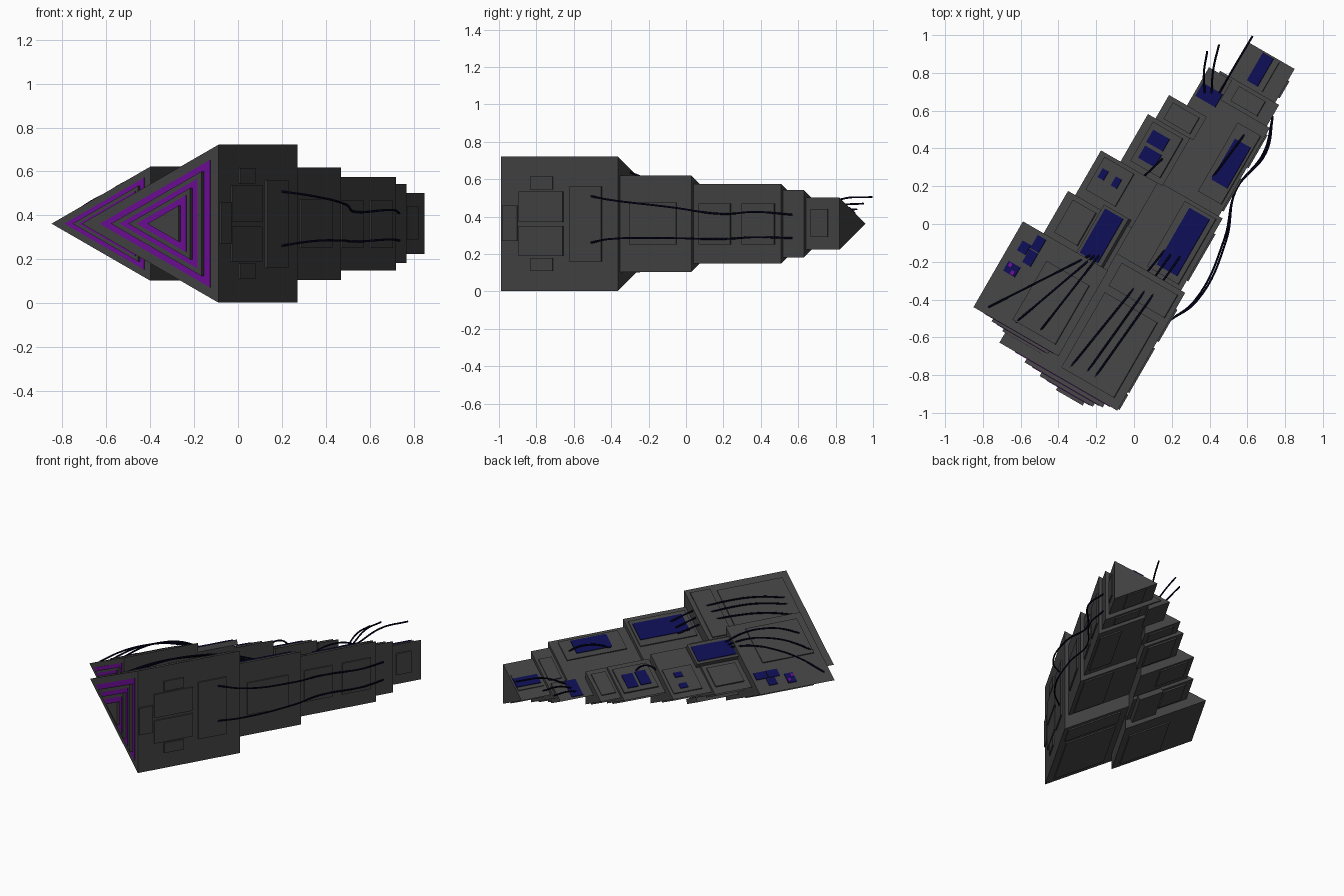
import bpy, bmesh, math
from mathutils import Vector

if "Cube" in bpy.data.objects:
    bpy.data.objects.remove(bpy.data.objects["Cube"])

# Ship frame: u runs along the hull to the tail, v runs sideways to the flat wall
C, S, MID = 0.5, math.sqrt(3) / 2, 0.362


def W(u, v, z):
    return Vector((C * u + S * v, S * u - C * v, z))


def UV(x, y):
    return C * x + S * y, S * x - C * y


def material(name, rgb):
    m = bpy.data.materials.new(name)
    m.diffuse_color = (*rgb, 1)
    m.use_nodes = True
    m.node_tree.nodes["Principled BSDF"].inputs["Base Color"].default_value = m.diffuse_color
    return m


GREY = material("dark_grey", (0.055, 0.055, 0.055))
NAVY = material("navy", (0.004, 0.004, 0.085))
PURPLE = material("purple", (0.15, 0.004, 0.30))
CABLE = material("cable_black_blue", (0.001, 0.001, 0.012))


def loft(name, ring_a, ring_b, mat):
    """Solid between two matching rings of points."""
    bm = bmesh.new()
    a = [bm.verts.new(p) for p in ring_a]
    b = [bm.verts.new(p) for p in ring_b]
    n = len(a)
    bm.faces.new(a)
    bm.faces.new(b[::-1])
    for i in range(n):
        bm.faces.new((a[i], b[i], b[(i + 1) % n], a[(i + 1) % n]))
    bmesh.ops.recalc_face_normals(bm, faces=bm.faces)
    me = bpy.data.meshes.new(name)
    bm.to_mesh(me)
    bm.free()
    me.materials.append(mat)
    ob = bpy.data.objects.new(name, me)
    bpy.context.collection.objects.link(ob)
    return ob


def prism(name, u0, u1, face, half, mat=GREY):
    """Triangular hull block: upright wall at v=face, sharp edge at face-2*half."""
    def ring(u):
        return [W(u, face, MID + half), W(u, face, MID - half), W(u, face - 2 * half, MID)]
    return loft(name, ring(u0), ring(u1), mat)


def plate(name, edge, u, v, lu, lv, mat=NAVY, thick=0.006, base=0.0, side=1):
    """Panel lying on the sloped skin of a block whose sharp edge is at v=edge."""
    def ring(h):
        pts = []
        for du, dv in ((-1, -1), (1, -1), (1, 1), (-1, 1)):
            vv = v + dv * lv / 2
            z = (vv - edge) / 2 + h * 0.894
            pts.append(W(u + du * lu / 2, vv - h * 0.447, MID + side * z))
        return pts
    return loft(name, ring(base - 0.004), ring(base + thick), mat)


def wall_plate(name, face, y0, y1, z0, z1, thick=0.009):
    """Panel on the upright wall, given by its extent in y and z."""
    u0, u1 = (y0 + C * face) / S, (y1 + C * face) / S
    def ring(v):
        return [W(u0, v, z0), W(u1, v, z0), W(u1, v, z1), W(u0, v, z1)]
    return loft(name, ring(face - 0.004), ring(face + thick), GREY)


def cable(name, pts, r=0.0055):
    cu = bpy.data.curves.new(name, 'CURVE')
    cu.dimensions = '3D'
    cu.bevel_depth = r
    cu.bevel_resolution = 1
    cu.resolution_u = 8
    cu.use_fill_caps = True
    sp = cu.splines.new('BEZIER')
    sp.bezier_points.add(len(pts) - 1)
    for bp, p in zip(sp.bezier_points, pts):
        bp.co = p
        bp.handle_left_type = bp.handle_right_type = 'AUTO'
    cu.materials.append(CABLE)
    bpy.context.collection.objects.link(bpy.data.objects.new(name, cu))


# Hull blocks: (u start, u end, wall v, half height)
main = [(-0.90, -0.18, 0.417, 0.360), (-0.18, 0.26, 0.392, 0.257), (0.26, 0.80, 0.3685, 0.2125),
        (0.80, 0.93, 0.350, 0.180), (0.93, 1.136, 0.326, 0.139)]
side = [(-0.806, -0.282, 0.004, 0.260), (-0.282, -0.023, 0.0, 0.195), (-0.023, 0.25, 0.0, 0.173),
        (0.25, 0.541, 0.03, 0.1285), (0.541, 0.684, 0.05, 0.1155), (0.684, 0.917, 0.07, 0.0705)]
for label, row in (("main_hull", main), ("side_hull", side)):
    for i, b in enumerate(row):
        prism(f"{label}_{i + 1}", *b)

# Stepped bow: evenly inset triangles, purple bands between grey steps
steps = [(0.043, 0.003, PURPLE), (0.075, 0.024, GREY), (0.096, 0.027, PURPLE),
         (0.122, 0.047, GREY), (0.142, 0.050, PURPLE), (0.172, 0.068, GREY)]
for label, (u0, _, face, half), k in (("main_bow", main[0], 1.0), ("side_bow", side[0], 0.72)):
    for i, (t, out, mat) in enumerate(steps):
        prism(f"{label}_step_{i + 1}", u0 - out * k, u0 + 0.01, face - t * k, half - 1.618 * t * k, mat)

# Sharp edge position of each block
ME = [b[2] - 2 * b[3] for b in main]
SE = [b[2] - 2 * b[3] for b in side]

# Raised grey skin panels, on top and underneath
for s in (1, -1):
    tag = "top" if s > 0 else "under"
    for i, (e, u, v, lu, lv, th) in enumerate([
            (ME[0], -0.62, 0.21, 0.46, 0.32, 0.008), (ME[0], -0.28, 0.22, 0.14, 0.34, 0.008),
            (ME[1], 0.04, 0.27, 0.40, 0.19, 0.008), (ME[2], 0.53, 0.28, 0.42, 0.14, 0.008),
            (ME[3], 0.865, 0.20, 0.09, 0.16, 0.008), (ME[4], 1.035, 0.18, 0.18, 0.12, 0.006),
            (SE[0], -0.58, -0.17, 0.36, 0.26, 0.008), (SE[1], -0.14, -0.10, 0.30, 0.15, 0.030),
            (SE[1], -0.15, -0.27, 0.20, 0.14, 0.010), (SE[2], 0.13, -0.22, 0.20, 0.18, 0.008),
            (SE[3], 0.40, -0.09, 0.24, 0.18, 0.010), (SE[4], 0.61, -0.06, 0.10, 0.16, 0.008)]):
        plate(f"{tag}_skin_panel_{i + 1}", e, u, v, lu, lv, GREY, th, 0, s)

# Navy panels on the top skin
for i, (e, u, v, lu, lv, base) in enumerate([
        (ME[1], 0.048, 0.278, 0.347, 0.123, 0.008), (ME[2], 0.534, 0.290, 0.25, 0.095, 0.008),
        (ME[4], 1.042, 0.174, 0.17, 0.065, 0.006), (SE[5], 0.79, 0.004, 0.08, 0.12, 0),
        (SE[3], 0.446, -0.105, 0.075, 0.10, 0.010), (SE[3], 0.352, -0.100, 0.075, 0.10, 0.010),
        (SE[2], 0.146, -0.268, 0.055, 0.035, 0.008), (SE[2], 0.143, -0.186, 0.055, 0.035, 0.008),
        (SE[1], -0.14, -0.103, 0.27, 0.11, 0.030), (SE[0], -0.345, -0.385, 0.08, 0.05, 0),
        (SE[0], -0.40, -0.44, 0.06, 0.05, 0), (SE[0], -0.43, -0.385, 0.08, 0.05, 0),
        (SE[0], -0.53, -0.44, 0.06, 0.07, 0)]):
    plate(f"navy_panel_{i + 1}", e, u, v, lu, lv, NAVY, 0.005, base)
for i, (u, v) in enumerate(((-0.515, -0.455), (-0.545, -0.425))):
    plate(f"purple_light_{i + 1}", SE[0], u, v, 0.02, 0.02, PURPLE, 0.008)

# Panels on the upright wall: (block, y0, y1, z0, z1)
for i, (b, *ext) in enumerate([
        (0, -0.98, -0.90, 0.27, 0.46), (0, -0.89, -0.655, 0.37, 0.535), (0, -0.89, -0.655, 0.19, 0.35),
        (0, -0.83, -0.71, 0.545, 0.615), (0, -0.83, -0.71, 0.11, 0.18), (0, -0.62, -0.45, 0.16, 0.56),
        (1, -0.30, -0.05, 0.25, 0.475), (2, 0.30, 0.475, 0.25, 0.47), (2, 0.07, 0.24, 0.25, 0.47),
        (4, 0.67, 0.76, 0.29, 0.44)]):
    wall_plate(f"wall_panel_{i + 1}", main[b][2], *ext)


def skin(edge, x, y, lift=0.0):
    """World point on the top skin of a block, above x, y."""
    u, v = UV(x, y)
    return Vector((x, y, MID + (v - edge) / 2 + lift))


def arch(name, a, b, rise):
    quarter = [a.lerp(b, t) + Vector((0, 0, rise * k)) for t, k in ((0.25, 0.8), (0.5, 1), (0.75, 0.75))]
    cable(name, [a, *quarter, b])


# Arched cables from the navy panels to the bow
for i, (sx, sy, x, y) in enumerate(((0.17, -0.13, -0.35, -0.775), (0.21, -0.14, -0.26, -0.80),
                                    (0.26, -0.15, -0.22, -0.83))):
    arch(f"main_cable_{i + 1}", skin(ME[1], sx, sy), skin(ME[0], x, y), 0.07)
for i, (x, y) in enumerate(((-0.77, -0.44), (-0.625, -0.52), (-0.50, -0.57))):
    arch(f"side_cable_{i + 1}", skin(SE[1], -0.22 + 0.02 * i, -0.16, 0.03), skin(SE[0], x, y), 0.07)
arch("rear_cable_1", skin(ME[2], 0.59, 0.48), skin(ME[2], 0.41, 0.24), 0.04)
arch("rear_cable_2", skin(SE[3], 0.155, 0.35), skin(SE[3], 0.04, 0.24), 0.05)

# Loose antenna cables at the tail
for i, (sx, mx, my, ex, ey, ez) in enumerate(((0.375, 0.37, 0.80, 0.388, 0.915, 0.44),
                                              (0.41, 0.42, 0.82, 0.45, 0.95, 0.47),
                                              (0.45, 0.53, 0.83, 0.628, 0.995, 0.505))):
    cable(f"tail_cable_{i + 1}", [skin(SE[5], sx, 0.69), Vector((mx, my, ez - 0.012)), Vector((ex, ey, ez))])

# Two cables slung along the upright wall
for i, (off, zs) in enumerate(((0.0, (0.51, 0.49, 0.45, 0.415, 0.425, 0.41)),
                               (-0.012, (0.26, 0.28, 0.285, 0.28, 0.29, 0.285)))):
    xy = ((0.19, -0.51), (0.33 + off, -0.41), (0.49 + off, -0.08), (0.54, 0.18), (0.70 + off, 0.38), (0.735, 0.57))
    cable(f"wall_cable_{i + 1}", [Vector((x, y, z)) for (x, y), z in zip(xy, zs)])
